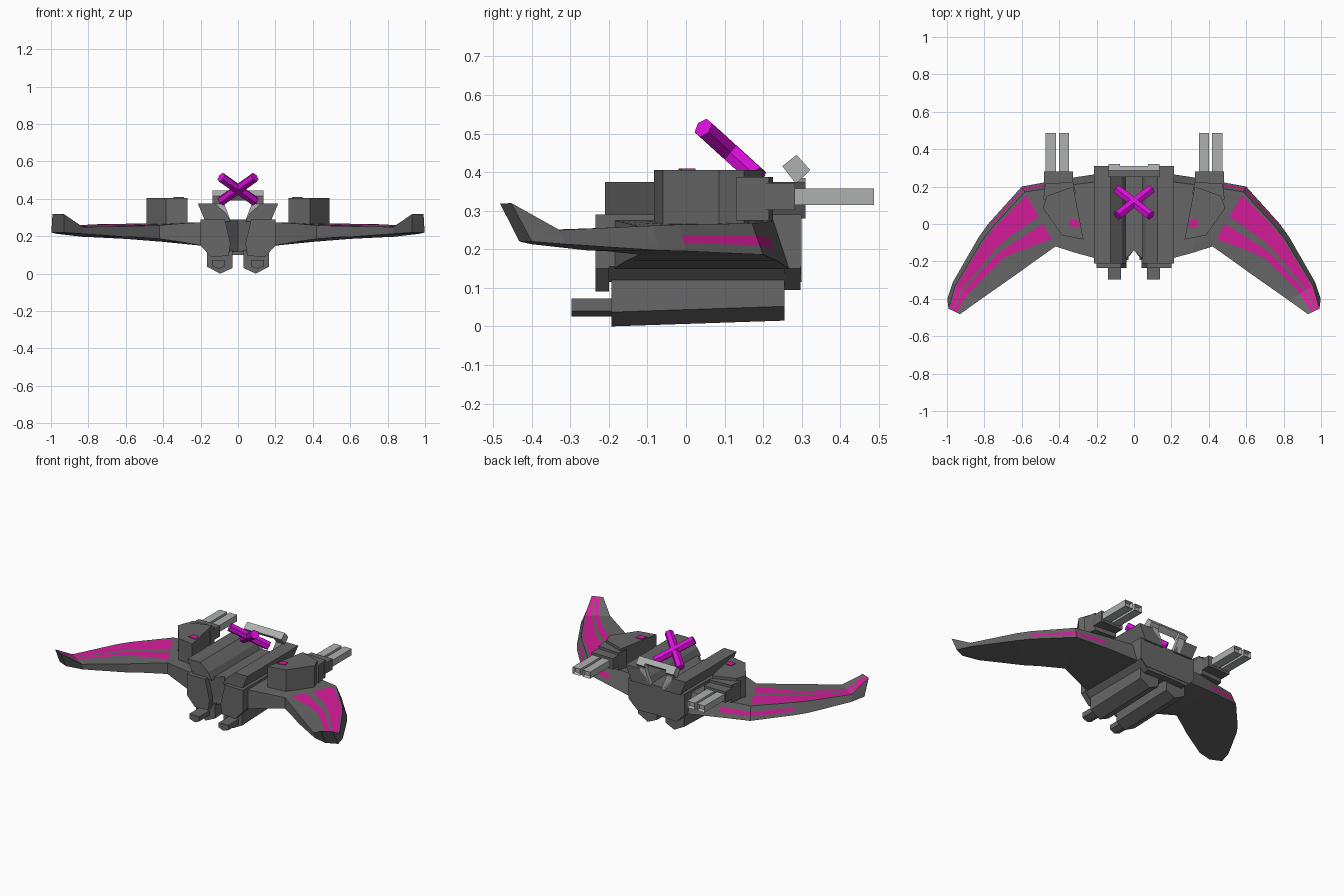
import bpy, bmesh
from mathutils import Vector

if "Cube" in bpy.data.objects:
    bpy.data.objects.remove(bpy.data.objects["Cube"])


def material(name, rgb):
    m = bpy.data.materials.new(name)
    m.diffuse_color = (*rgb, 1)
    m.use_nodes = True
    m.node_tree.nodes["Principled BSDF"].inputs["Base Color"].default_value = m.diffuse_color
    return m


GREY = material("hull grey", (0.135, 0.135, 0.135))
PALE = material("pale metal", (0.42, 0.44, 0.43))
PINK = material("hot pink paint", (0.68, 0.012, 0.33))
PURPLE = material("bright purple", (0.72, 0.004, 0.72))


def finish(name, bm, mats, mirror=True):
    bmesh.ops.recalc_face_normals(bm, faces=bm.faces)
    me = bpy.data.meshes.new(name)
    bm.to_mesh(me)
    bm.free()
    for m in mats:
        me.materials.append(m)
    ob = bpy.data.objects.new(name, me)
    bpy.context.collection.objects.link(ob)
    if mirror:
        ob.modifiers.new("Mirror", 'MIRROR')
    return ob


def loft(name, rings, mats, rule=None, mirror=True):
    """Skin a row of closed rings; rule(segment, side) gives the material index."""
    bm = bmesh.new()
    rows = [[bm.verts.new(p) for p in r] for r in rings]
    n = len(rows[0])
    for s in range(len(rows) - 1):
        for k in range(n):
            j = (k + 1) % n
            f = bm.faces.new((rows[s][k], rows[s][j], rows[s + 1][j], rows[s + 1][k]))
            if rule:
                f.material_index = rule(s, k)
    bm.faces.new(rows[0])
    bm.faces.new(rows[-1])
    return finish(name, bm, mats, mirror)


def along_y(name, xz, y0, y1, mat=GREY):
    return loft(name, [[(x, y, z) for x, z in xz] for y in (y0, y1)], [mat])


def along_z(name, xy, z0, z1, mat=GREY):
    return loft(name, [[(x, y, z) for x, y in xy] for z in (z0, z1)], [mat])


def box(name, x0, x1, y0, y1, z0, z1, mat=GREY):
    return along_z(name, [(x0, y0), (x1, y0), (x1, y1), (x0, y1)], z0, z1, mat)


def rod(name, p, q, radius, sides, mat):
    """Straight bar with a regular cross-section between two points."""
    p, q = Vector(p), Vector(q)
    bm = bmesh.new()
    bmesh.ops.create_cone(bm, cap_ends=True, segments=sides, radius1=radius,
                          radius2=radius, depth=(q - p).length)
    bm.transform((q - p).to_track_quat('Z', 'Y').to_matrix().to_4x4())
    bmesh.ops.translate(bm, verts=bm.verts, vec=(p + q) / 2)
    return finish(name, bm, [mat])


# Fuselage with notched nose and chamfered belly
plan = [(0, -.14), (.07, -.21), (.2, -.22), (.2, .3), (0, .3)]
loft("fuselage", [[(x * w, y, z) for x, y in plan]
                  for z, w in ((.115, .8), (.155, 1), (.29, 1))], [GREY])
along_y("nose_lip", [(.04, .16), (.05, .095), (.145, .09), (.2, .15), (.2, .29), (.07, .29)],
        -.235, -.2)
along_y("tail_lip", [(0, .2), (0, .1), (.14, .095), (.2, .15), (.2, .29), (0, .29)], .255, .297)

# Upper hull beams, either side of the central slot
along_y("upper_beam", [(.175, .28), (.215, .375), (.125, .375), (.065, .325), (.04, .28)],
        -.21, .31)

# Underslung pods with forward nozzles
pod = [(.03, .125), (.03, .03), (.095, 0), (.165, .037), (.165, .13)]
loft("belly_pod", [[(x, y, z + (lift if z < .1 else 0)) for x, z in pod]
                   for y, lift in ((-.193, 0), (.255, .015))], [GREY])
along_y("pod_nozzle", [(.07, .07), (.07, .04), (.1, .026), (.14, .04), (.14, .072)], -.297, -.19)

# Wings: leading x y, trailing x y, top z (trailing, leading), bottom z, band edges, rake
stations = [
    ((.18, .27), (.18, -.19), .275, .275, .148, (.12, .375, .5, .87), 0),
    ((.40, .237), (.31, -.155), .268, .27, .17, (.12, .375, .5, .87), 0),
    ((.60, .20), (.42, -.12), .258, .268, .186, (.12, .375, .5, .86), 0),
    ((.78, .00), (.54, -.205), .255, .265, .195, (.30, .48, .60, .88), 0),
    ((.83, -.07), (.61, -.256), .253, .262, .197, (.40, .54, .62, .88), 0),
    ((.968, -.32), (.83, -.41), .25, .25, .213, (.42, .60, .66, .87), .01),
    ((.998, -.45), (.93, -.482), .318, .32, .22, (.30, .55, .62, .85), .05),
]
rings = []
for le, te, zt, zl, zb, bands, rake in stations:
    lead, trail = Vector((*le, zl)), Vector((*te, zt))
    foot = Vector((le[0], le[1] + rake, zb))
    ring = [Vector((te[0], te[1] + rake, zb)), trail]
    ring += [trail.lerp(lead, v) for v in bands]
    edge = trail.lerp(lead, .91)
    ring += [edge, edge.lerp(foot, .4), edge.lerp(foot, .7), foot]
    rings.append(ring)


def wing_paint(seg, side):
    top_band = seg >= 2 and side in (2, 4)
    edge_stripe = seg in (1, 2) and side == 7
    return int(top_band or edge_stripe)


loft("wing", rings, [GREY, PINK], wing_paint)

# Wing turrets with collar, gun block and twin barrels
along_z("turret", [(.27, -.083), (.385, -.06), (.488, .085), (.465, .15), (.325, .2)], .25, .405)
along_z("turret_marking", [(.29, -.02), (.345, -.012), (.34, .025), (.3, .025)],
        .404, .409, PINK)
along_z("gun_collar", [(.31, .16), (.485, .13), (.475, .215), (.325, .225)], .275, .388)
box("gun_block", .325, .48, .2, .282, .302, .372)
for i, x in enumerate((.347, .418)):
    barrel = box(f"gun_barrel_{i + 1}", x, x + .055, .27, .487, .315, .357, PALE)
    # Recessed muzzle
    bm = bmesh.new()
    bm.from_mesh(barrel.data)
    tip = [f for f in bm.faces if f.normal.y > .9]
    bmesh.ops.inset_region(bm, faces=tip, thickness=.01)
    bmesh.ops.translate(bm, verts=tip[0].verts, vec=(0, -.02, 0))
    bm.to_mesh(barrel.data)
    bm.free()

# Pale arch at the tail: upright legs, slanted shoulders and a cross bar
loft("arch_leg", [[(x - .022, .283, z), (x + .022, .283, z), (x + .022, .31, z), (x - .022, .31, z)]
                  for x, z in ((.06, .28), (.1, .385))], [PALE])
side = [(.25, .415), (.287, .445), (.322, .405), (.285, .37)]
loft("arch_shoulder", [[(x, y, z) for y, z in side] for x in (.075, .135)], [PALE])
bar = [(.252, .417), (.287, .445), (.31, .418), (.277, .392)]
loft("arch_bar", [[(x, y, z) for y, z in bar] for x in (-.08, .08)], [PALE], mirror=False)

# Crossed purple bars, tilted over the hull
rod("cross_bar", (-.09, .045, .515), (.09, .185, .388), .027, 6, PURPLE)
